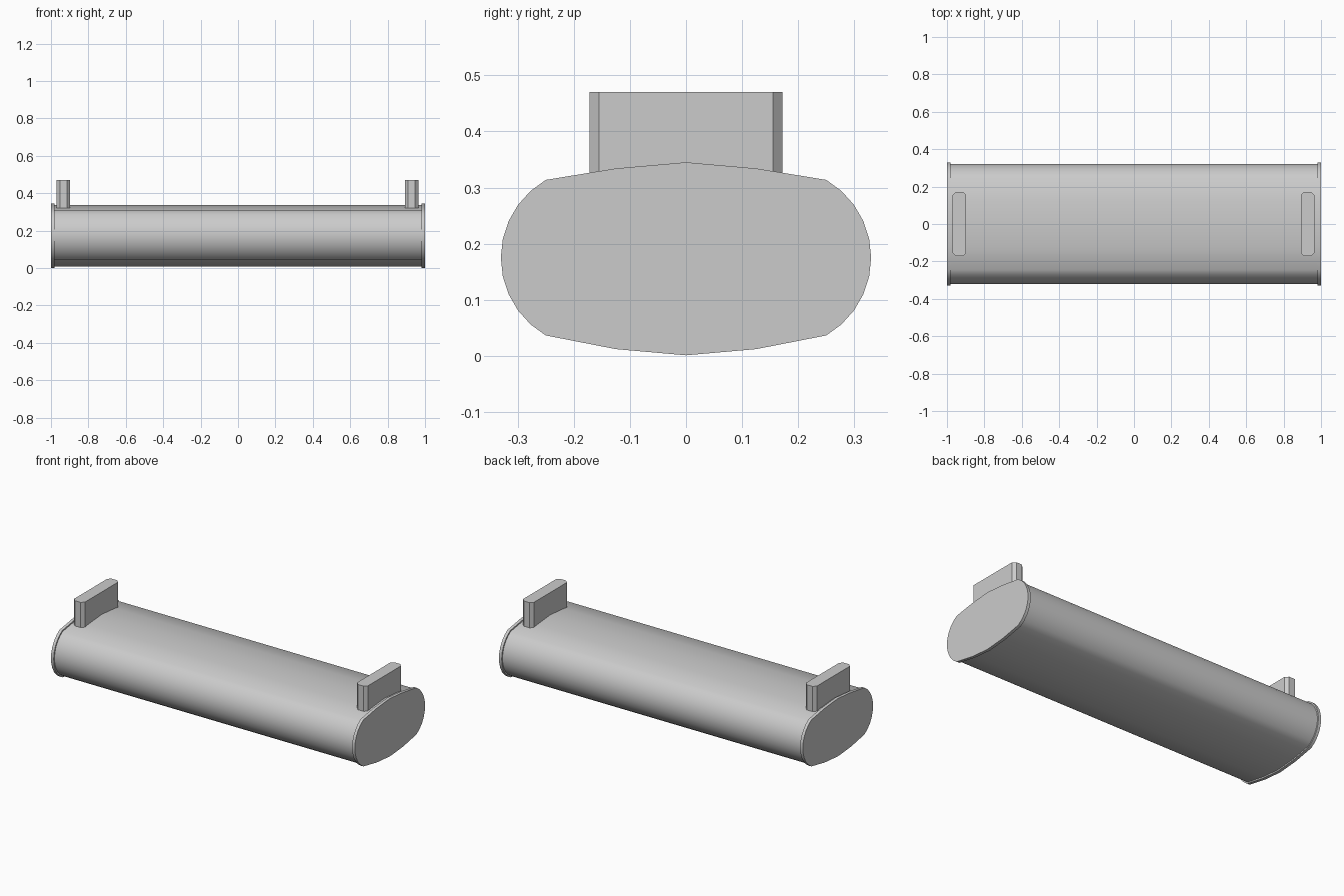
import bpy, bmesh, math

if "Cube" in bpy.data.objects:
    bpy.data.objects.remove(bpy.data.objects["Cube"])


def half_profile(inset):
    # right half of the flattened oval, from bottom centre to top centre (y, z)
    r = 0.16 - inset
    arc = [(0.17 + r * math.cos(math.radians(a)), 0.175 + r * math.sin(math.radians(a)))
           for a in range(-60, 61, 12)]
    low = [(0, 0.001 + inset), (0.125, 0.012 + inset)]
    return low + arc + [(y, 0.346 - z) for y, z in reversed(low)]


def oval(inset):
    half = half_profile(inset)
    return half + [(-y, z) for y, z in reversed(half[1:-1])]


def extrude(name, points, step, smooth=True):
    # prism from a closed 3D outline swept along step
    bm = bmesh.new()
    face = bm.faces.new([bm.verts.new(p) for p in points])
    ext = bmesh.ops.extrude_face_region(bm, geom=[face], use_keep_orig=True)
    bmesh.ops.translate(bm, vec=step, verts=[v for v in ext["geom"] if isinstance(v, bmesh.types.BMVert)])
    bmesh.ops.recalc_face_normals(bm, faces=bm.faces)
    mesh = bpy.data.meshes.new(name)
    bm.to_mesh(mesh)
    bm.free()
    ob = bpy.data.objects.new(name, mesh)
    bpy.context.collection.objects.link(ob)
    if smooth:
        bpy.ops.object.select_all(action='DESELECT')
        ob.select_set(True)
        bpy.context.view_layer.objects.active = ob
        bpy.ops.object.shade_smooth_by_angle(angle=math.radians(30))
    return ob


# long padded body
extrude("body", [(-0.985, y, z) for y, z in oval(0.008)], (1.97, 0, 0))

for side, s in (("left", -1), ("right", 1)):
    # slightly larger end plate
    extrude(side + "_end_cap", [(s, y, z) for y, z in oval(0)], (-s * 0.018, 0, 0))
    # upright tab with chamfered corners
    cx, hx, hy, c = (-0.934 if s < 0 else 0.928), 0.036, 0.172, 0.017
    ring = [(hx, hy - c), (hx - c, hy), (c - hx, hy), (-hx, hy - c),
            (-hx, c - hy), (c - hx, -hy), (hx - c, -hy), (hx, c - hy)]
    extrude(side + "_tab", [(cx + x, y, 0.32) for x, y in ring], (0, 0, 0.15), smooth=False)
